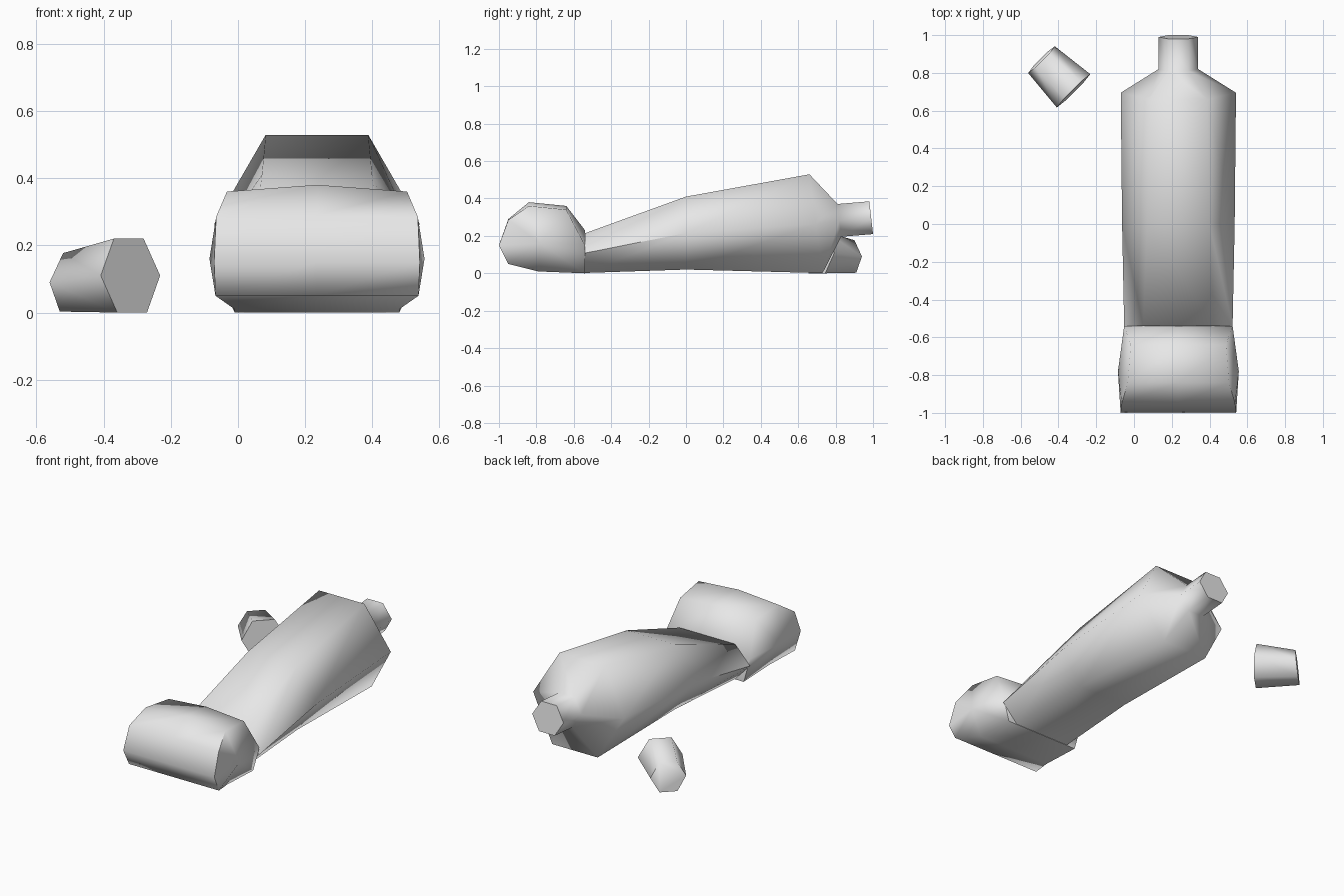
import bpy, bmesh, math
from mathutils import Vector

if "Cube" in bpy.data.objects:
    bpy.data.objects.remove(bpy.data.objects["Cube"])

grey = bpy.data.materials.new("plain_grey")
grey.use_nodes = True
grey.diffuse_color = (0.8, 0.8, 0.8, 1)
grey.node_tree.nodes["Principled BSDF"].inputs["Base Color"].default_value = (0.8, 0.8, 0.8, 1)

CX = 0.235  # centre line of the tube


def finish(name, bm):
    bmesh.ops.recalc_face_normals(bm, faces=bm.faces)
    mesh = bpy.data.meshes.new(name)
    bm.to_mesh(mesh)
    bm.free()
    mesh.materials.append(grey)
    obj = bpy.data.objects.new(name, mesh)
    bpy.context.collection.objects.link(obj)
    bpy.ops.object.select_all(action='DESELECT')
    obj.select_set(True)
    bpy.context.view_layer.objects.active = obj
    bpy.ops.object.shade_smooth_by_angle(angle=math.radians(75))
    return obj


def hex_loft(name, rings):
    """Skin six-sided rings: centre, side vector, up vector, corner fraction."""
    bm = bmesh.new()
    loops = []
    for centre, side, up, k in rings:
        c, s, u = Vector(centre), Vector(side), Vector(up)
        loops.append([bm.verts.new(c + s * a + u * b) for a, b in
                      ((1, 0), (k, 1), (-k, 1), (-1, 0), (-k, -1), (k, -1))])
    for a, b in zip(loops, loops[1:]):
        for i in range(6):
            j = (i + 1) % 6
            bm.faces.new((a[i], a[j], b[j], b[i]))
    bm.faces.new(loops[0])
    bm.faces.new(loops[-1])
    return finish(name, bm)


def tube_ring(y, z, width, tilt, height, k=0.5):
    return (CX, y, z), (width, 0, 0), (0, tilt, height), k


# Tube body, shoulder and neck
hex_loft("tube_body", [
    tube_ring(-0.54, 0.108, 0.287, 0, 0.106, 0.65),
    tube_ring(0, 0.215, 0.298, 0, 0.195, 0.55),
    tube_ring(0.695, 0.265, 0.305, -0.035, 0.264),
    tube_ring(0.82, 0.283, 0.105, -0.01, 0.0875),
    tube_ring(0.99, 0.297, 0.105, -0.01, 0.0875),
])

# Rolled-up tail: rim y, rim z, half width, rise of the centre line
profile = [
    (-0.54, 0.0, 0.245, 0), (-0.79, 0.01, 0.245, 0), (-0.95, 0.05, 0.302, 0),
    (-1.0, 0.15, 0.306, 0), (-0.95, 0.285, 0.3, 0.005), (-0.84, 0.36, 0.268, 0.02),
    (-0.64, 0.34, 0.252, 0.02), (-0.54, 0.15, 0.287, 0.08),
]
bm = bmesh.new()
rows = [[bm.verts.new((CX + s * w, y, z + (rise if s == 0 else 0))) for s in (-1, 0, 1)]
        for y, z, w, rise in profile]
hubs = {0: bm.verts.new((CX - 0.32, -0.78, 0.16)), 2: bm.verts.new((CX + 0.32, -0.78, 0.16))}
for i, a in enumerate(rows):
    b = rows[(i + 1) % len(rows)]
    for c in (0, 1):
        bm.faces.new((a[c], a[c + 1], b[c + 1], b[c]))
    for c, hub in hubs.items():
        bm.faces.new((a[c], b[c], hub))
finish("rolled_tail", bm)

# Loose cap lying on one flat side
d = math.sqrt(0.5)
hex_loft("cap", [
    ((-0.49, 0.87, 0.09), (0.1 * d, 0.1 * d, 0), (0.005, -0.005, 0.087), 0.5),
    ((-0.32, 0.705, 0.11), (0.125 * d, 0.125 * d, 0), (-0.005, 0.005, 0.11), 0.5),
])
